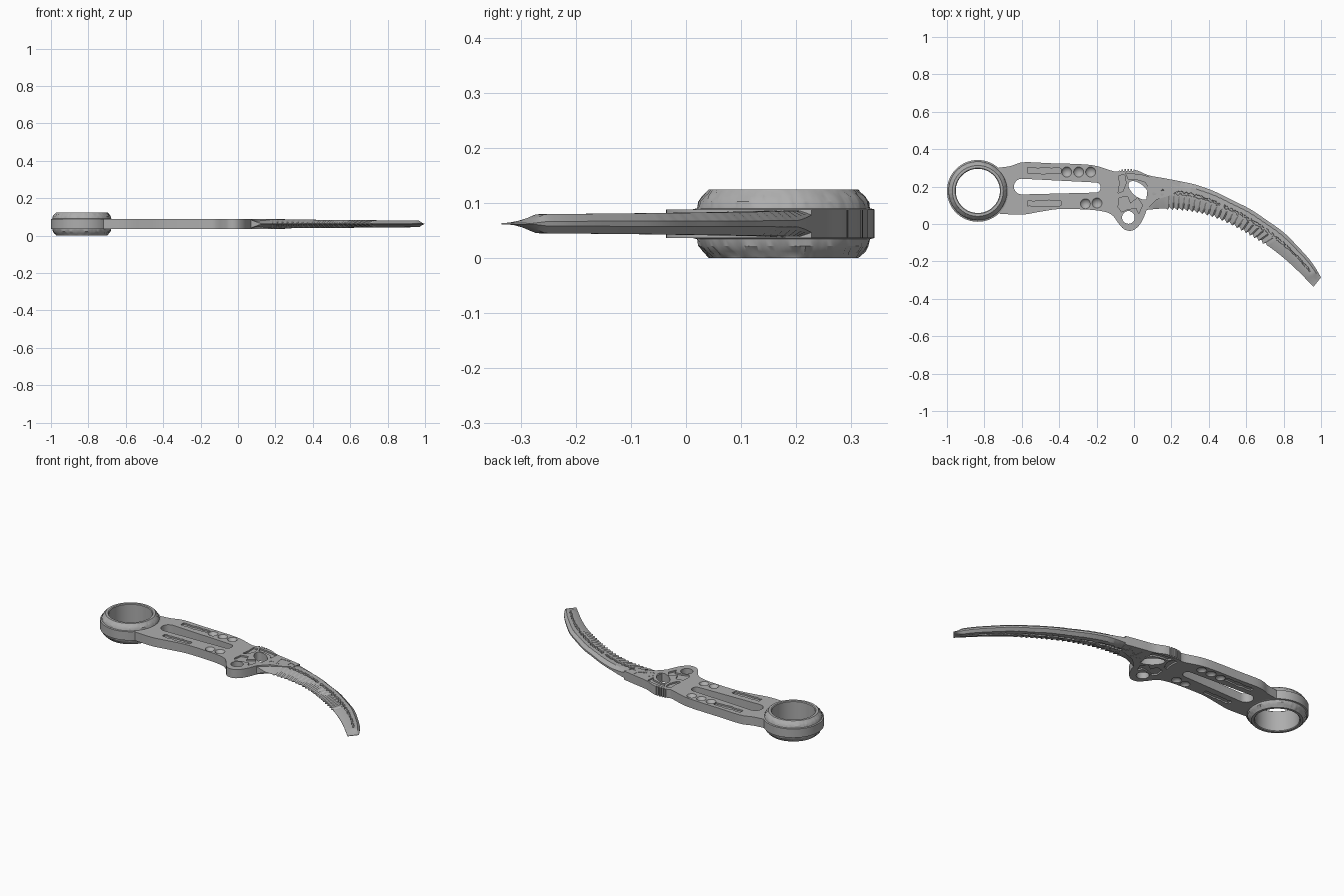
import bpy, bmesh, math, random
from mathutils import Vector

random.seed(4)
if "Cube" in bpy.data.objects:
    bpy.data.objects.remove(bpy.data.objects["Cube"])

steel = bpy.data.materials.new("grey steel")
steel.use_nodes = True
GREY = (0.42, 0.42, 0.42, 1)
steel.diffuse_color = GREY
steel.node_tree.nodes["Principled BSDF"].inputs["Base Color"].default_value = GREY

MID, HALF = 0.0625, 0.026      # middle plane and half thickness of the handle
TOP, LOW = MID + HALF, MID - HALF


def smooth_path(points, steps):
    """Catmull-Rom curve through the points."""
    p = [Vector(q) for q in points]
    p = [2 * p[0] - p[1]] + p + [2 * p[-1] - p[-2]]
    out = []
    for i in range(1, len(p) - 2):
        a, b, c, d = p[i - 1:i + 3]
        for k in range(steps):
            t = k / steps
            out.append(0.5 * (2 * b + (c - a) * t + (2 * a - 5 * b + 4 * c - d) * t**2
                              + (3 * b - a - 3 * c + d) * t**3))
    return out + [p[-2]]


def prism(bm, outline, low, high):
    rings = [[bm.verts.new((q[0], q[1], z)) for q in outline] for z in (low, high)]
    n = len(outline)
    faces = [bm.faces.new(r) for r in rings]
    for i in range(n):
        j = (i + 1) % n
        faces.append(bm.faces.new((rings[0][i], rings[0][j], rings[1][j], rings[1][i])))
    bmesh.ops.recalc_face_normals(bm, faces=faces)


def make(name, bm):
    bmesh.ops.recalc_face_normals(bm, faces=bm.faces)
    mesh = bpy.data.meshes.new(name)
    bm.to_mesh(mesh)
    bm.free()
    mesh.materials.append(steel)
    ob = bpy.data.objects.new(name, mesh)
    bpy.context.collection.objects.link(ob)
    return ob


def shade(ob):
    bpy.ops.object.select_all(action='DESELECT')
    ob.select_set(True)
    bpy.context.view_layer.objects.active = ob
    bpy.ops.object.shade_smooth_by_angle(angle=math.radians(28))


def ellipse(x, y, rx, ry, turn=0, n=28):
    c, s = math.cos(turn), math.sin(turn)
    pts = [(rx * math.cos(a), ry * math.sin(a)) for a in (math.tau * i / n for i in range(n))]
    return [(x + u * c - v * s, y + u * s + v * c) for u, v in pts]


def ragged_strip(x0, x1, y, width, n=14):
    xs = [x0 + (x1 - x0) * i / n for i in range(n + 1)]
    edge = lambda side: [(x, y + side * width * random.uniform(0.35, 0.6)) for x in xs]
    return edge(-1) + edge(1)[::-1]


# Handle and guard plate
upper = smooth_path([(-.73, .3), (-.66, .31), (-.59, .33), (-.45, .325), (-.29, .32), (-.2, .31),
                     (-.1, .28), (-.07, .29), (-.03, .295), (.02, .285), (.08, .26),
                     (.16, .245), (.25, .228)], 5)
lower = smooth_path([(.07, .08), (.05, .03), (.025, -.01), (-.01, -.035), (-.05, -.03), (-.08, 0),
                     (-.12, .05), (-.18, .07), (-.27, .078), (-.4, .08), (-.5, .066),
                     (-.6, .05), (-.72, .055)], 5)
bm = bmesh.new()
prism(bm, upper + [(.24, .18), (.2, .155), (.12, .13)] + lower + [(-.702, .18)], LOW, TOP)
handle = make("handle_plate", bm)

# Cutters: through holes, shallow pockets and finger dents
cut = bmesh.new()
slot = []
for x, y, r, start in ((-.6, .2, .042, .5), (-.205, .195, .027, -.5)):
    for i in range(13):
        a = math.pi * (start + i / 12)
        slot.append((x + r * math.cos(a), y + r * math.sin(a)))
for hole in (slot, ellipse(-.03, .035, .034, .034), ellipse(.025, .18, .066, .034, -.7)):
    prism(cut, hole, -.1, .3)
for i in range(5):             # thumb notches on the spine
    x = -.075 + i * .016
    prism(cut, [(x, .284), (x + .007, .284), (x + .007, .33), (x, .33)], -.1, .3)

pockets = [
    ragged_strip(-.57, -.39, .285, .03), ragged_strip(-.57, -.39, .11, .03),
    [(-.08, .26), (-.05, .262), (-.042, .22), (-.06, .175), (-.085, .165), (-.078, .21)],
    [(-.045, .272), (.04, .262), (.095, .246), (.108, .215), (.085, .185), (.06, .225),
     (.01, .24), (-.03, .24)],
    [(.13, .225), (.185, .228), (.185, .205), (.16, .18), (.135, .176)],
    [(.2, .216), (.24, .2), (.232, .18), (.2, .185)],
    [(-.08, .14), (-.035, .148), (-.02, .11), (.02, .14), (.045, .1), (.025, .055),
     (.012, .085), (-.03, .08), (-.066, .065), (-.085, .09)],
    ellipse(.108, .163, .012, .01, 0, 7), ellipse(.15, .16, .01, .008, 0, 7),
]
for outline in pockets:
    prism(cut, outline, TOP - .009, TOP + .02)
    prism(cut, outline, LOW - .02, LOW + .009)

for x, y in ((-.36, .278), (-.296, .278), (-.232, .278), (-.26, .108), (-.198, .112)):
    for z in (TOP + .017, LOW - .017):
        ball = bmesh.ops.create_uvsphere(cut, u_segments=20, v_segments=14, radius=.032)
        bmesh.ops.translate(cut, verts=ball["verts"], vec=(x, y, z))

cutter = make("handle_cutter", cut)
mod = handle.modifiers.new("cuts", 'BOOLEAN')
mod.object, mod.operation, mod.solver = cutter, 'DIFFERENCE', 'EXACT'
bpy.context.view_layer.objects.active = handle
bpy.ops.object.modifier_apply(modifier=mod.name)
bpy.data.objects.remove(cutter)
shade(handle)

# Finger ring: lathed profile with roughened sloping bands
SEG = 120
half_profile = [(.118, 0, 0), (.118, .058, 0), (.122, .062, 0), (.136, .062, 0), (.14, .058, .003),
                (.148, .05, .005), (.155, .04, .003), (.157, .028, 0), (.165, .026, 0), (.165, 0, 0)]
profile = half_profile + [(r, -z, j) for r, z, j in half_profile[-2:0:-1]]
bm = bmesh.new()
rows = []
for i in range(SEG):
    a = math.tau * i / SEG
    row = []
    for r, z, jitter in profile:
        r += random.uniform(-jitter, jitter * .4)
        row.append(bm.verts.new((-.835 + r * math.cos(a), .177 + r * math.sin(a), MID + z)))
    rows.append(row)
for i in range(SEG):
    a, b = rows[i], rows[(i + 1) % SEG]
    for k in range(len(profile)):
        m = (k + 1) % len(profile)
        bm.faces.new((a[k], a[m], b[m], b[k]))
shade(make("finger_ring", bm))

# Curved blade: bevelled section swept between the spine and the notched edge
spine = smooth_path([(.08, .256), (.16, .244), (.25, .228), (.34, .207), (.44, .17), (.53, .125),
                     (.62, .08), (.71, .02), (.8, -.045), (.88, -.125), (.95, -.205), (1, -.285)], 12)
edge = smooth_path([(.06, .075), (.16, .083), (.24, .08), (.32, .07), (.4, .05), (.48, .02),
                    (.56, -.02), (.63, -.06), (.7, -.105), (.78, -.165), (.86, -.235), (.96, -.335)], 12)
bm = bmesh.new()
last = len(spine) - 1
sections = []
for i, (s, e) in enumerate(zip(spine, edge)):
    t = i / last
    across = (e - s).normalized()
    if .1 < t < .75:           # small teeth along the cutting edge
        e = e + across * (.014 * (i % 4) / 3 - .007)
    h = (HALF - .001) * (1 - .32 * t) * max(.08, min(1, (1 - t) / .04))
    back = h * max(.25, 1 - 4 * max(0, t - .1))
    thin = max(.001, h * (1 - t / .06))
    groove = .007 if .08 < t < .4 or .43 < t < .94 else 0
    groove = min(groove, h * .5)
    g0, g1 = .37 + random.uniform(-.04, .04), .46 + random.uniform(-.04, .04)
    shape = [(0, back), (.16, h), (g0, h), (g0 + .015, h - groove), (g1, h - groove),
             (g1 + .015, h), (.56, h), (1, thin)]
    loop = [(u, z) for u, z in shape] + [(u, -z) for u, z in reversed(shape)]
    sections.append([bm.verts.new((*s.lerp(e, u), MID + z)) for u, z in loop])
for a, b in zip(sections, sections[1:]):
    for k in range(len(a)):
        m = (k + 1) % len(a)
        bm.faces.new((a[k], a[m], b[m], b[k]))
bm.faces.new(sections[0])
bm.faces.new(sections[-1])
shade(make("curved_blade", bm))
